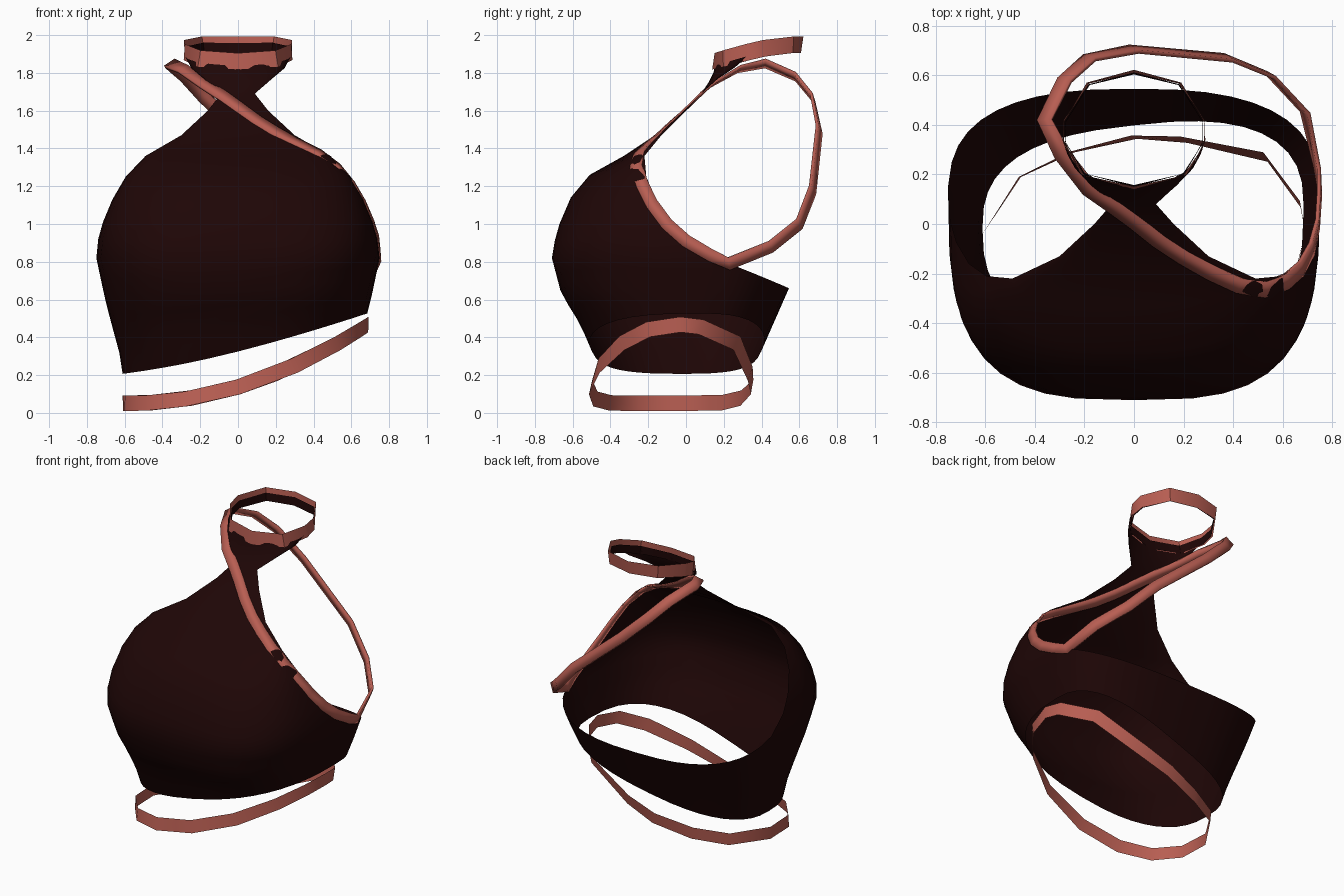
import bpy, bmesh
from math import sin, cos, pi, copysign
from mathutils import Vector
from mathutils.bvhtree import BVHTree

cube = bpy.data.objects.get("Cube")
if cube:
    bpy.data.objects.remove(cube, do_unlink=True)


def material(name, rgb):
    m = bpy.data.materials.new(name)
    m.use_nodes = True
    m.diffuse_color = (*rgb, 1)
    m.node_tree.nodes["Principled BSDF"].inputs["Base Color"].default_value = (*rgb, 1)
    return m


DARK = material("dark maroon cloth", (0.013, 0.0018, 0.0018))
SALMON = material("salmon trim", (0.48, 0.112, 0.085))


def make_object(name, grids, mat):
    """Build one sheet object from grids of points and weld shared edges."""
    bm = bmesh.new()
    for rows in grids:
        vs = [[bm.verts.new(p) for p in row] for row in rows]
        for a, b in zip(vs, vs[1:]):
            for i in range(len(a) - 1):
                bm.faces.new((a[i], a[i + 1], b[i + 1], b[i]))
    bmesh.ops.remove_doubles(bm, verts=bm.verts, dist=0.002)
    me = bpy.data.meshes.new(name)
    bm.to_mesh(me)
    bm.free()
    me.materials.append(mat)
    ob = bpy.data.objects.new(name, me)
    bpy.context.collection.objects.link(ob)
    bpy.ops.object.select_all(action='DESELECT')
    ob.select_set(True)
    bpy.context.view_layer.objects.active = ob
    bpy.ops.object.shade_smooth_by_angle(angle=0.7)
    return ob


def ribbon(name, pts, centre, width, mat, tilt=None, offset=0.0, surface=None):
    """Closed flat band facing away from a centre; lies on a surface where near."""
    pts = [Vector(p) for p in pts]
    centre = Vector(centre)
    n = len(pts)
    low, high = [], []
    for i in range(n + 1):
        p = pts[i % n]
        tangent = (pts[(i + 1) % n] - pts[(i - 1) % n]).normalized()
        out = p - centre
        if tilt is not None:
            out.z = -tilt * out.y
        q = p.copy()
        if surface and p.z < 1.7:
            hit, normal, _, dist = surface.find_nearest(p)
            if dist < 0.045:
                out = normal if normal.dot(out) > 0 else -normal
                q = hit
        out = (out - tangent * out.dot(tangent)).normalized()
        side = out.cross(tangent) * width / 2
        q = q + out * offset
        low.append(q - side)
        high.append(q + side)
    return make_object(name, [[low, high]], mat)


# Lower body section: height, half width, side seam y, front y
SECTION = [(0.2, 0.61, -0.02, -0.44), (0.33, 0.63, 0.02, -0.5),
           (0.47, 0.67, 0.05, -0.56), (0.63, 0.71, 0.1, -0.66),
           (0.82, 0.75, 0.15, -0.71)]


def section(z):
    for a, b in zip(SECTION, SECTION[1:]):
        if z <= b[0]:
            break
    t = (z - a[0]) / (b[0] - a[0])
    return [u + (v - u) * t for u, v in zip(a[1:], b[1:])]


def rounded(angle, power):
    s, c = sin(angle), cos(angle)
    return (copysign(abs(s) ** (2 / power), s), max(c, 0) ** (2 / power))


def hem(x):
    return 0.325 + 0.235 * x + 0.09 * x * x


SEG = 20
LEVELS = [0, 0.18, 0.35, 0.5, 0.65, 0.82, 1]
ANGLES = [(-0.5 + i / SEG) * pi for i in range(SEG + 1)]

# Front panel below the armholes, and the back band
front, back = [], []
for f in LEVELS:
    row, brow = [], []
    for a in ANGLES:
        sx, cy = rounded(a, 2.6 + 0.6 * f)
        x = 0.68 * sx
        z = hem(x) * (1 - f) + 0.82 * f
        xe, ye, yf = section(z)
        row.append((xe * sx, ye + (yf - ye) * cy, z))
        sx, cy = rounded(a, 2.6)
        base = hem(0.68 * sx)
        zb = base * (1 - f) + (0.82 - 0.16 * cy) * f
        xe, ye, yf = section(zb)
        yb = 0.4 + (zb - 0.33) * 0.44
        brow.append((xe * sx, ye + (yb - ye) * cy, zb))
    front.append(row)
    back.append(brow)

# Chest and halter rows: centre z, edge z, half width, edge y, centre y
UPPER = [(0.91, 0.92, 0.74, 0.01, -0.695), (1.0, 1.01, 0.715, -0.075, -0.67),
         (1.14, 1.13, 0.665, -0.16, -0.61), (1.26, 1.25, 0.595, -0.21, -0.51),
         (1.36, 1.36, 0.49, -0.22, -0.33), (1.48, 1.47, 0.3, -0.13, -0.15),
         (1.6, 1.6, 0.16, 0.0, -0.01), (1.69, 1.69, 0.09, 0.08, 0.08),
         (1.75, 1.77, 0.18, 0.17, 0.12), (1.8, 1.83, 0.25, 0.26, 0.145),
         (1.84, 1.89, 0.28, 0.33, 0.155)]
for zc, ze, xe, ye, yc in UPPER:
    row = []
    for a in ANGLES:
        sx, cy = rounded(a, max(2.0, 3.2 - 2 * (zc - 0.82)))
        row.append((xe * sx, ye + (yc - ye) * cy, ze + (zc - ze) * cy))
    front.append(row)
body = make_object("halter_body", [front, back], DARK)

# Collar band with a dark lining along its lower half
neck = [(0, 0.155, 1.86), (0.2, 0.205, 1.875), (0.275, 0.33, 1.91),
        (0.275, 0.41, 1.93), (0.18, 0.56, 1.95), (0, 0.605, 1.95),
        (-0.18, 0.56, 1.95), (-0.275, 0.41, 1.93), (-0.275, 0.33, 1.91),
        (-0.2, 0.205, 1.875)]
ribbon("collar_band", neck, (0, 0.38, 1.9), 0.088, SALMON, 0.15, 0.01)
ribbon("collar_lining", [(x, y, z - 0.017) for x, y, z in neck],
       (0, 0.38, 1.9), 0.054, DARK, 0.15, 0.002)

# Diagonal strap from the neck, along one armhole and round the back
strap = [(-0.36, 0.42, 1.85), (-0.29, 0.28, 1.82), (-0.18, 0.14, 1.74),
         (-0.08, 0.065, 1.68), (0, 0.01, 1.62), (0.1, -0.07, 1.55),
         (0.2, -0.13, 1.48), (0.31, -0.19, 1.42), (0.42, -0.24, 1.36),
         (0.52, -0.255, 1.29), (0.6, -0.23, 1.2), (0.655, -0.18, 1.1),
         (0.7, -0.1, 0.995), (0.73, 0.0, 0.91), (0.745, 0.13, 0.835),
         (0.735, 0.24, 0.825), (0.69, 0.45, 0.88), (0.55, 0.6, 1.0),
         (0.38, 0.67, 1.18), (0, 0.705, 1.5), (-0.18, 0.67, 1.67),
         (-0.28, 0.58, 1.78)]
cloth = BVHTree.FromPolygons([v.co for v in body.data.vertices],
                             [p.vertices for p in body.data.polygons])
band = ribbon("diagonal_strap", strap, (0.2, 0.1, 1.05), 0.067, SALMON, surface=cloth)
thick = band.modifiers.new("thickness", 'SOLIDIFY')
thick.thickness = 0.016
thick.offset = 0

# Tilted waist band hanging under the hem
waist = [(-0.61, -0.04), (-0.6, -0.25), (-0.48, -0.4), (-0.28, -0.48), (0, -0.505),
         (0.3, -0.46), (0.53, -0.34), (0.65, -0.2), (0.69, -0.03), (0.67, 0.08),
         (0.53, 0.27), (0.2, 0.34), (0, 0.35), (-0.25, 0.29), (-0.46, 0.19)]
ribbon("waist_band", [(x, y, 0.137 + 0.3 * x + 0.26 * x * x) for x, y in waist],
       (0.04, -0.07, 0.2), 0.082, SALMON, 0.2)
